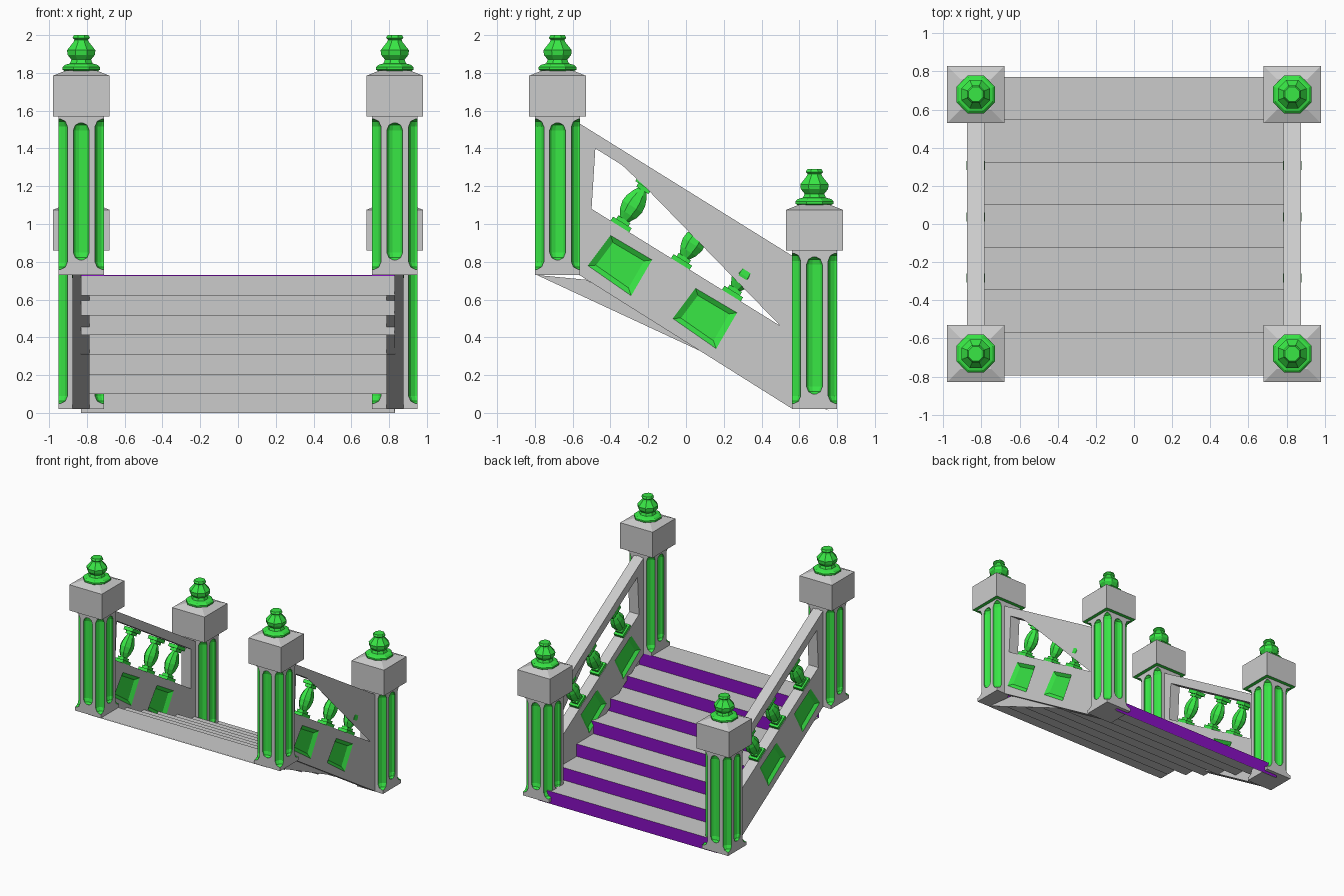
import bpy, bmesh, math
from mathutils import Matrix, Vector

if "Cube" in bpy.data.objects:
    bpy.data.objects.remove(bpy.data.objects["Cube"])


def material(name, rgb):
    m = bpy.data.materials.new(name)
    m.diffuse_color = (*rgb, 1)
    m.use_nodes = True
    m.node_tree.nodes["Principled BSDF"].inputs["Base Color"].default_value = m.diffuse_color
    return m


GREEN = material("green_trim", (0.04, 0.8, 0.06))
PURPLE = material("purple_riser", (0.25, 0.005, 0.55))


def finish(name, bm, mats=(), recalc=True):
    if recalc:
        bmesh.ops.recalc_face_normals(bm, faces=bm.faces)
    me = bpy.data.meshes.new(name)
    bm.to_mesh(me)
    bm.free()
    for m in mats:
        me.materials.append(m)
    ob = bpy.data.objects.new(name, me)
    bpy.context.collection.objects.link(ob)
    return ob


def loft(bm, rings, index=0):
    """Closed solid through a list of equal-length point rings."""
    rows = [[bm.verts.new(p) for p in r] for r in rings]
    n = len(rows[0])
    faces = [bm.faces.new(rows[0][::-1]), bm.faces.new(rows[-1])]
    for a, b in zip(rows, rows[1:]):
        for i in range(n):
            j = (i + 1) % n
            faces.append(bm.faces.new((a[i], a[j], b[j], b[i])))
    for f in faces:
        f.material_index = index
    return faces


def lathe(bm, profile, sides, index=0, center=(0, 0), sx=1, sy=1):
    k = 1 / math.cos(math.pi / sides)      # profile gives the flat-side radius
    rings = []
    for r, z in profile:
        ring = []
        for i in range(sides):
            a = 2 * math.pi * (i + 0.5) / sides
            ring.append((center[0] + sx * k * r * math.cos(a),
                         center[1] + sy * k * r * math.sin(a), z))
        rings.append(ring)
    return loft(bm, rings, index)


def prism(bm, pts, x0, x1, index=0):
    return loft(bm, [[(x, y, z) for y, z in pts] for x in (x0, x1)], index)


def cut(ob, cutters):
    """Boolean-subtract the cutters, bake the result and delete them."""
    for c in cutters:
        m = ob.modifiers.new("cut", 'BOOLEAN')
        m.operation, m.solver, m.object = 'DIFFERENCE', 'EXACT', c
    bpy.context.view_layer.update()
    dg = bpy.context.evaluated_depsgraph_get()
    me = bpy.data.meshes.new_from_object(ob.evaluated_get(dg))
    ob.modifiers.clear()
    ob.data = me
    for c in cutters:
        bpy.data.objects.remove(c)


def copy(ob, name, loc):
    o = bpy.data.objects.new(name, ob.data)
    o.location = loc
    o.rotation_euler = ob.rotation_euler
    bpy.context.collection.objects.link(o)
    return o


SLOTS = (None, GREEN)

# Newel post shaft with fluted faces and coved corners (local z = 0 at its foot)
bm = bmesh.new()
lathe(bm, [(0.12, 0), (0.12, 0.85)], 4)
shaft = finish("post_shaft", bm, SLOTS)


def flute(x, y, rx, ry, z0, z1):
    prof = [(0.25, z0), (0.75, z0 + 0.012), (1, z0 + 0.04),
            (1, z1 - 0.04), (0.75, z1 - 0.012), (0.25, z1)]
    b = bmesh.new()
    lathe(b, prof, 12, 1, (x, y), rx, ry)
    return finish("flute_cutter", b, SLOTS)


cutters = []
for s in (-1, 1):
    cutters.append(flute(0, s * 0.12, 0.042, 0.03, 0.08, 0.805))
    cutters.append(flute(s * 0.12, 0, 0.03, 0.042, 0.08, 0.805))
    for t in (-1, 1):
        cutters.append(flute(s * 0.12, t * 0.12, 0.047, 0.047, 0.03, 0.825))
cut(shaft, cutters)

# Post cap block with low pyramid
bm = bmesh.new()
faces = lathe(bm, [(0.15, 0.84), (0.15, 1.055), (0.08, 1.083)], 4)
faces[0].material_index = 1
cap = finish("post_cap", bm, SLOTS)

# Turned finial
bm = bmesh.new()
lathe(bm, [(0.08, 1.075), (0.1, 1.087), (0.1, 1.10), (0.088, 1.112), (0.06, 1.12),
           (0.052, 1.14), (0.072, 1.165), (0.075, 1.19), (0.042, 1.232),
           (0.036, 1.245), (0.046, 1.255), (0.038, 1.27)], 8)
finial = finish("post_finial", bm, [GREEN])

# Place the four posts
for ys, foot in ((-0.68, 0.73), (0.68, 0.02)):
    for xs in (-0.83, 0.83):
        tag = ("upper" if ys < 0 else "lower") + ("_left" if xs < 0 else "_right")
        for part in (shaft, cap, finial):
            copy(part, f"{part.name}_{tag}", (xs, ys, foot))
for part in (shaft, cap, finial):
    bpy.data.objects.remove(part)

# Sloped side panel with baluster opening and beveled square recesses
HALF = 0.045
bm = bmesh.new()
prism(bm, [(-0.565, 0.73), (0.565, 0.02), (0.565, 0.83), (-0.565, 1.533)], -HALF, HALF)
panel = finish("side_panel", bm, SLOTS)
bm = bmesh.new()
prism(bm, [(-0.5, 1.08), (0.5, 0.46), (0.5, 0.79), (-0.48, 1.40)], -0.1, 0.1)
cutters = [finish("opening_cutter", bm, SLOTS)]
square = [(-0.40, 0.94), (-0.18, 0.81), (-0.29, 0.62), (-0.52, 0.78)]
for dy, dz in ((0, 0), (0.45, -0.28)):
    pts = [Vector((y + dy, z + dz)) for y, z in square]
    mid = sum(pts, Vector((0, 0))) / 4
    for s in (-1, 1):
        rings = []
        for depth, k in ((0.065, 1.25), (0.025, 0.75)):
            rings.append([(s * depth, *(mid + (p - mid) * k)) for p in pts])
        bm = bmesh.new()
        loft(bm, rings, 1)
        cutters.append(finish("recess_cutter", bm, SLOTS))
cut(panel, cutters)
copy(panel, "side_panel_left", (-0.83, 0, 0))
panel.name, panel.location = "side_panel_right", (0.83, 0, 0)

# Balusters, square to the slope
bm = bmesh.new()
for r, a, b in ((0.058, 0, 0.025), (0.038, 0.02, 0.045),
                (0.038, 0.225, 0.25), (0.058, 0.247, 0.275)):
    lathe(bm, [(r, a), (r, b)], 4, sx=0.72)
lathe(bm, [(0.026, 0.04), (0.05, 0.08), (0.061, 0.125), (0.057, 0.16),
           (0.042, 0.2), (0.024, 0.23)], 8, sx=0.78)
baluster = finish("baluster", bm, [GREEN])
baluster.rotation_euler = (-0.557, 0, 0)
for side, xs in (("left", -0.83), ("right", 0.83)):
    for i, y in enumerate((-0.35, -0.03, 0.24)):
        copy(baluster, f"baluster_{side}_{i + 1}", (xs, y, 1.08 - 0.62 * (y + 0.5)))
bpy.data.objects.remove(baluster)

# Thin stepped stair sheet: grey treads and underside, purple risers
N, RUN, RISE = 7, 1.56 / 7, 0.73 / 7
line = [(-0.79, 0.73)]
for i in range(N):
    y, z = -0.79 + RUN * (i + 1), 0.73 - RISE * i
    line += [(y, z), (y, z - RISE)]
bm = bmesh.new()
rows = []
for off in (0, 0.005):
    for x in (-0.83, 0.83):
        rows.append([bm.verts.new((x, y - off, max(z - off, 0))) for y, z in line])
fl, fr, bl, br = rows
for i in range(len(line) - 1):
    f = bm.faces.new((fl[i], fr[i], fr[i + 1], fl[i + 1]))
    f.material_index = i % 2
    bm.faces.new((bl[i], bl[i + 1], br[i + 1], br[i]))
finish("stairs", bm, (None, PURPLE), recalc=False)

# Flat side web under the right panel and filler in its opening
bm = bmesh.new()
prism(bm, [(-0.79, 0.73), (-0.53, 0.705), (0.77, 0.005)], 0.828, 0.83)
finish("stair_side_web", bm)
bm = bmesh.new()
prism(bm, [(-0.34, 1.313), (0.5, 0.79), (0.5, 0.46), (-0.22, 1.2)], 0.873, 0.875)
finish("rail_filler", bm)
